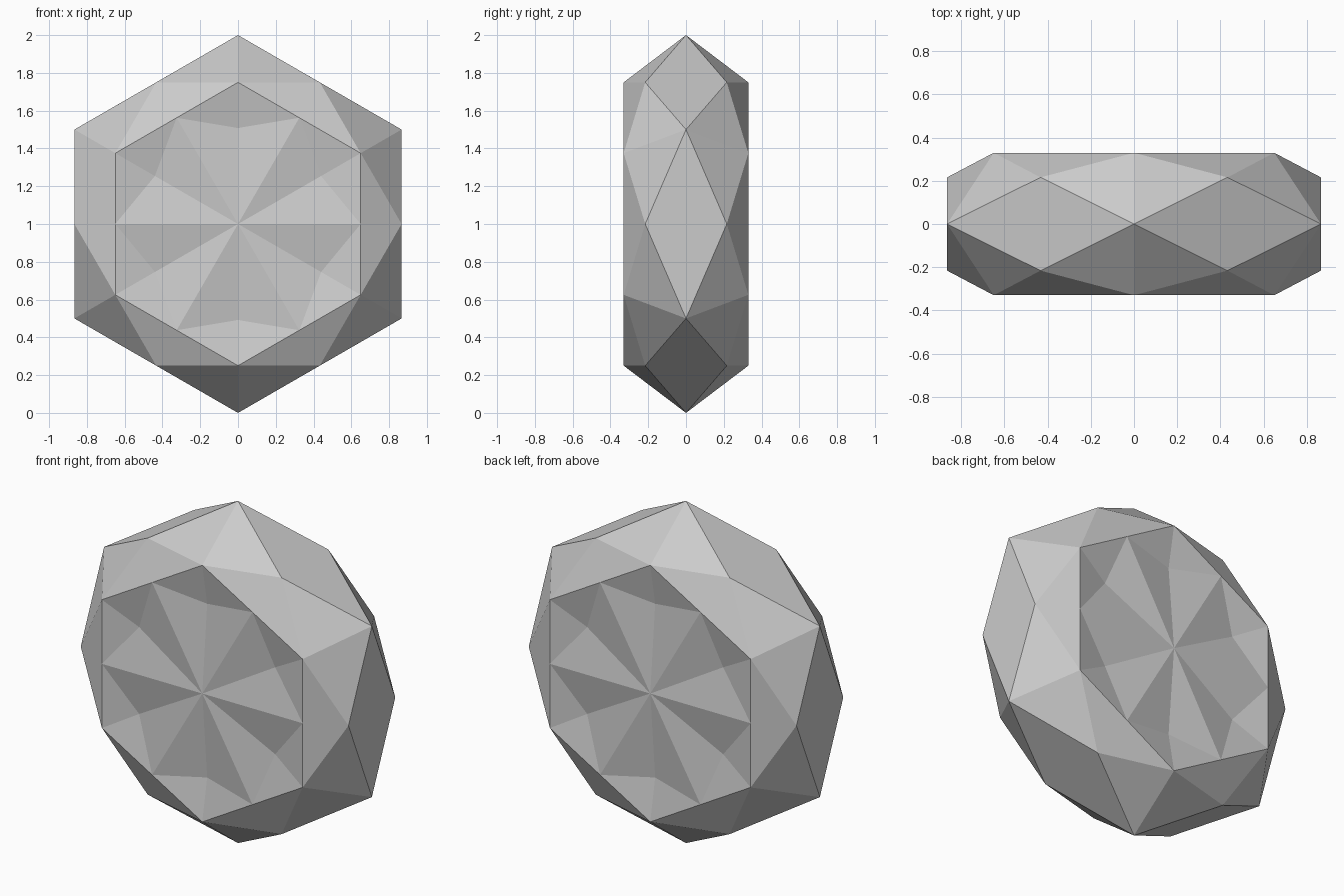
import bpy, bmesh
from math import sin, cos, pi

if "Cube" in bpy.data.objects:
    bpy.data.objects.remove(bpy.data.objects["Cube"])

bm = bmesh.new()


def ring(radius, y, start):
    """Six points around the y axis, start angle in degrees."""
    return [bm.verts.new((radius * cos(a), y, 1 + radius * sin(a)))
            for a in (start * pi / 180 + k * pi / 3 for k in range(6))]


# Outermost hexagon, pointing up
rim = ring(1.0, 0, 30)
girdle = {}

# Front and back share the same faceting
for side in (-1, 1):
    shoulder = ring(0.866, side * 0.216, 60)
    edge = ring(0.75, side * 0.33, 30)
    edge_mid = ring(0.6495, side * 0.33, 60)
    dimple = ring(0.508, side * 0.285, 30)
    centre = bm.verts.new((0, side * 0.33, 1))
    girdle[side] = shoulder
    for k in range(6):
        n = (k + 1) % 6
        # Bevelled shoulder facets
        bm.faces.new((rim[k], shoulder[k], edge[k]))
        bm.faces.new((shoulder[k], rim[n], edge[n]))
        bm.faces.new((shoulder[k], edge[n], edge_mid[k], edge[k]))
        # Recessed star facets
        bm.faces.new((edge[k], edge_mid[k], dimple[k]))
        bm.faces.new((edge_mid[k], edge[n], dimple[n]))
        bm.faces.new((dimple[k], edge_mid[k], centre))
        bm.faces.new((edge_mid[k], dimple[n], centre))

# Diamond facets around the girdle
for k in range(6):
    bm.faces.new((rim[k], girdle[-1][k], rim[(k + 1) % 6], girdle[1][k]))

bmesh.ops.recalc_face_normals(bm, faces=bm.faces)
mesh = bpy.data.meshes.new("faceted_gem")
bm.to_mesh(mesh)
bm.free()
bpy.context.collection.objects.link(bpy.data.objects.new("faceted_gem", mesh))
